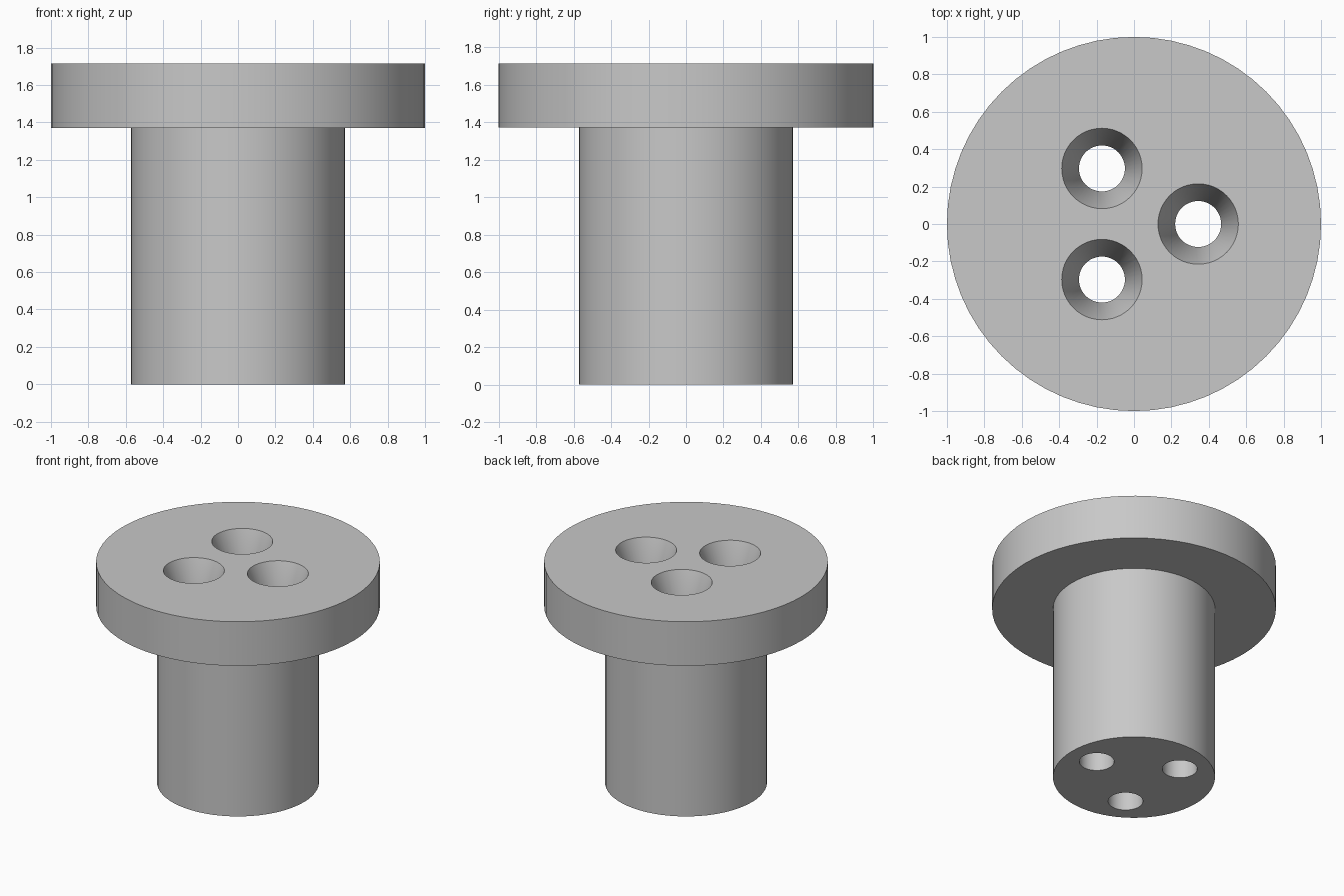
import bpy
import bmesh
from math import cos, sin, tau, radians

if "Cube" in bpy.data.objects:
    bpy.data.objects.remove(bpy.data.objects["Cube"])

HEIGHT = 1.714
FLANGE_BASE = 1.371
HOLE_CIRCLE = 0.343

grey = bpy.data.materials.new("plain grey")
grey.use_nodes = True
colour = (0.58, 0.58, 0.58, 1)
grey.diffuse_color = colour
grey.node_tree.nodes["Principled BSDF"].inputs["Base Color"].default_value = colour


def turned(name, profile, sides, x=0, y=0):
    """Closed solid of revolution from (radius, height) points, bottom to top."""
    bm = bmesh.new()
    rings = [[bm.verts.new((r * cos(tau * i / sides), r * sin(tau * i / sides), z))
              for i in range(sides)] for r, z in profile]
    for low, high in zip(rings, rings[1:]):
        for i in range(sides):
            j = (i + 1) % sides
            bm.faces.new((low[i], low[j], high[j], high[i]))
    bm.faces.new(rings[0][::-1])
    bm.faces.new(rings[-1])
    mesh = bpy.data.meshes.new(name)
    bm.to_mesh(mesh)
    bm.free()
    mesh.materials.append(grey)
    obj = bpy.data.objects.new(name, mesh)
    obj.location = (x, y, 0)
    bpy.context.collection.objects.link(obj)
    return obj


# Shank and flange in one turned body
body = turned("flanged_bushing", [(0.571, 0), (0.571, FLANGE_BASE),
                                  (1, FLANGE_BASE), (1, HEIGHT)], 64)
bpy.context.view_layer.objects.active = body
body.select_set(True)

# Three countersunk through holes, evenly spaced
for k in range(3):
    a = tau * k / 3
    cutter = turned("hole_cutter", [(0.123, -0.1), (0.123, HEIGHT - 0.27),
                                    (0.215, HEIGHT), (0.215, HEIGHT + 0.1)],
                    48, HOLE_CIRCLE * cos(a), HOLE_CIRCLE * sin(a))
    cutter.hide_render = True
    cut = body.modifiers.new("hole", "BOOLEAN")
    cut.operation = "DIFFERENCE"
    cut.solver = "EXACT"
    cut.object = cutter
    bpy.context.view_layer.update()
    bpy.ops.object.modifier_apply(modifier=cut.name)
    bpy.data.objects.remove(cutter)

bpy.ops.object.shade_smooth_by_angle(angle=radians(30))
